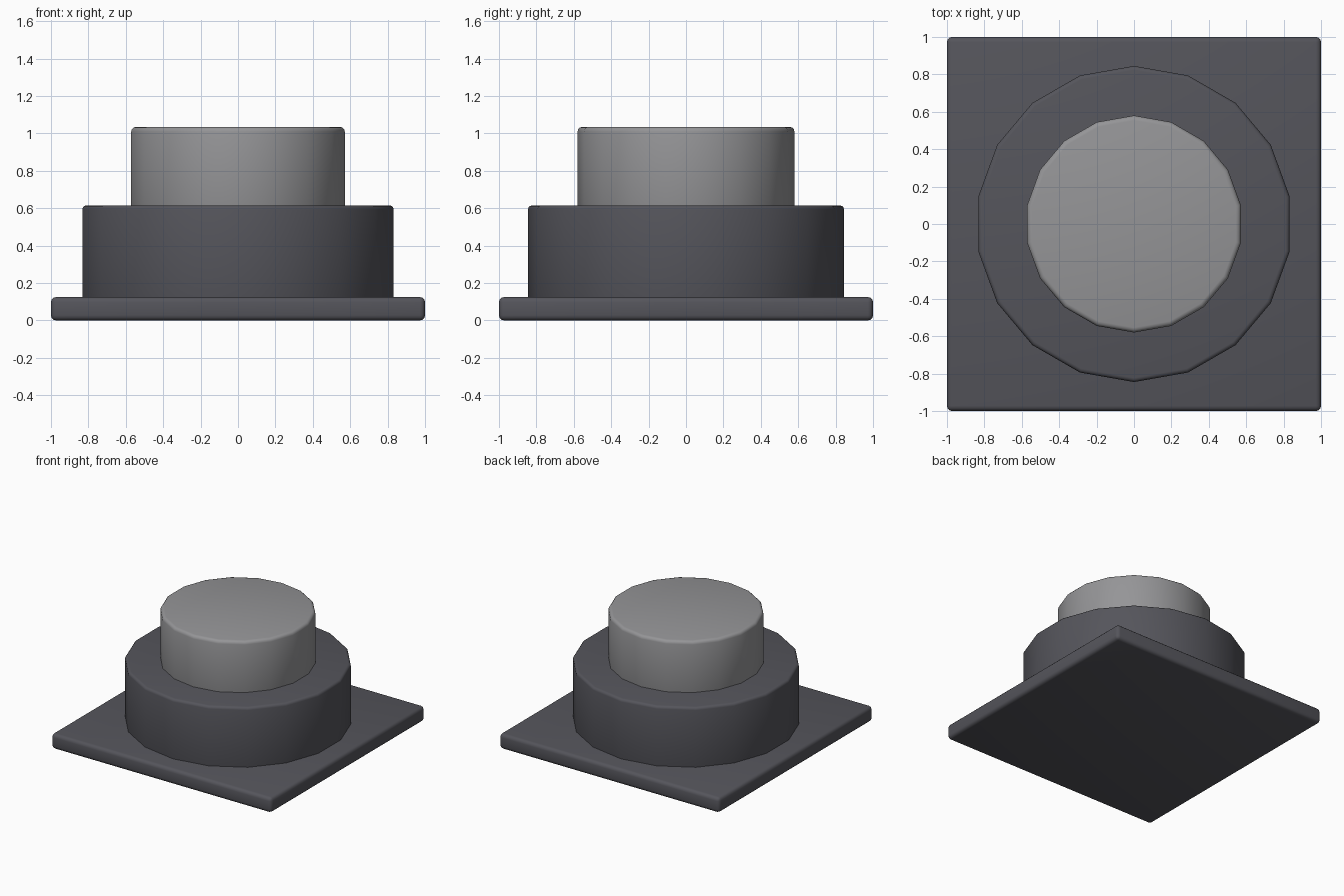
import bpy
import math

if "Cube" in bpy.data.objects:
    bpy.data.objects.remove(bpy.data.objects["Cube"])


def material(name, rgb):
    mat = bpy.data.materials.new(name)
    mat.diffuse_color = (*rgb, 1.0)
    mat.use_nodes = True
    mat.node_tree.nodes["Principled BSDF"].inputs["Base Color"].default_value = mat.diffuse_color
    return mat


def finish(name, mat, bevel):
    # Rounded rims, smooth shading with sharp edges kept
    obj = bpy.context.object
    obj.name = name
    obj.data.materials.append(mat)
    mod = obj.modifiers.new("Bevel", 'BEVEL')
    mod.width = bevel
    mod.segments = 3
    mod.limit_method = 'ANGLE'
    mod.angle_limit = math.radians(40)
    bpy.ops.object.modifier_apply(modifier=mod.name)
    bpy.ops.object.shade_smooth_by_angle(angle=math.radians(35))
    return obj


def drum(name, radius, z0, z1, mat, bevel):
    bpy.ops.mesh.primitive_cylinder_add(vertices=18, radius=radius, depth=z1 - z0,
                                        location=(0, 0, (z0 + z1) / 2))
    return finish(name, mat, bevel)


dark = material("dark_plastic", (0.09, 0.09, 0.105))
grey = material("grey_plastic", (0.3, 0.3, 0.31))

# Square base plate
bpy.ops.mesh.primitive_cube_add(size=1, location=(0, 0, 0.0625))
bpy.context.object.scale = (2, 2, 0.125)
bpy.ops.object.transform_apply(location=False, rotation=False, scale=True)
finish("base_plate", dark, 0.028)

# Housing collar and push button
drum("collar", 0.845, 0.1, 0.615, dark, 0.022)
drum("button", 0.58, 0.58, 1.035, grey, 0.026)
